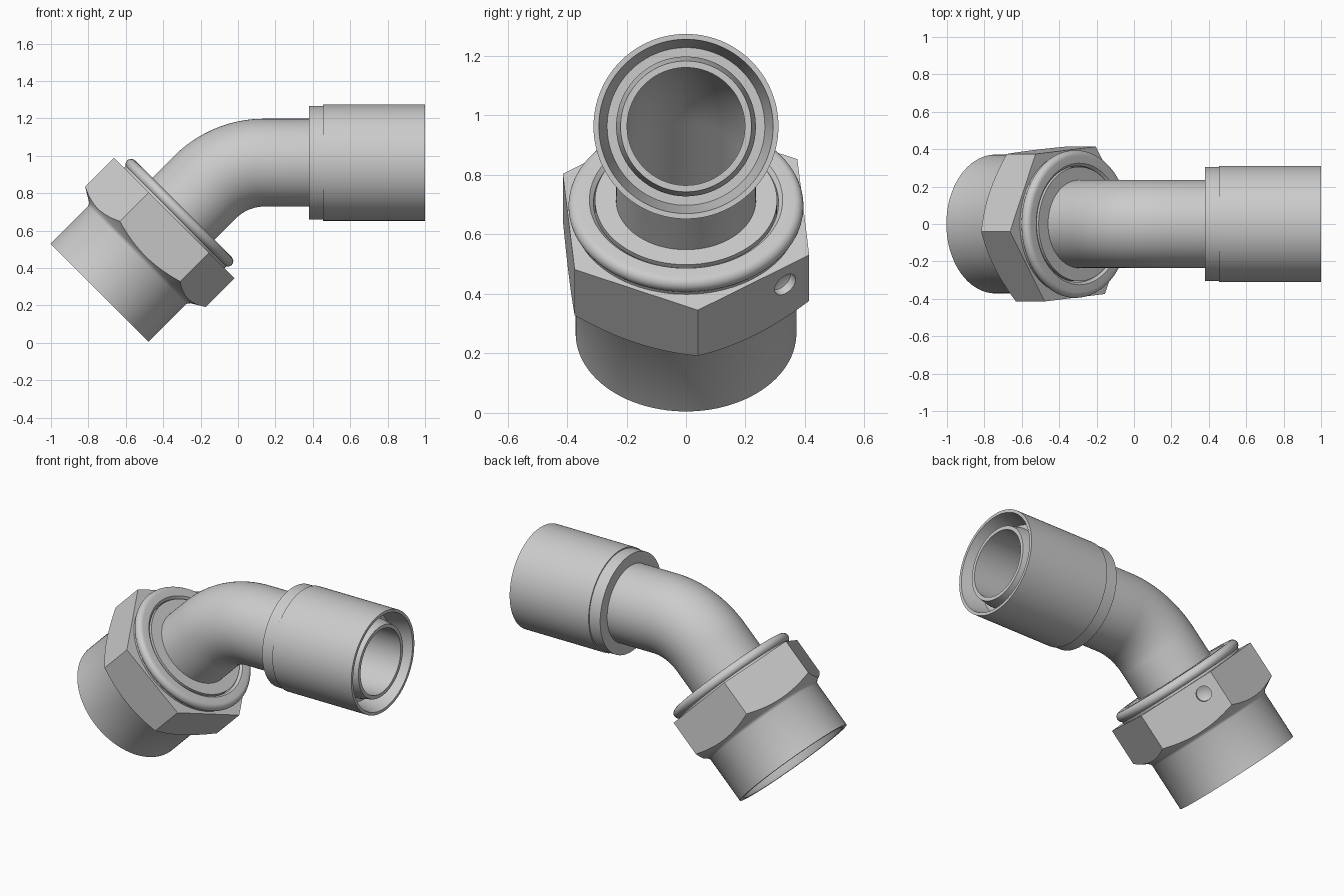
import bpy, bmesh, math
from mathutils import Vector, Matrix

if "Cube" in bpy.data.objects:
    bpy.data.objects.remove(bpy.data.objects["Cube"])

SEG = 96
AXIS_Z = 0.963                       # height of the level leg
BEND_R, BEND_X = 0.447, 0.14         # bend radius and where the bend starts
D_BEND = 1 - BEND_X
D_ARC = BEND_R * math.pi / 4
NUT_END = 2.01                       # path distance at the open end of the nut
HEX_R, HEX_TURN = 0.457, math.radians(5)
APOTHEM = HEX_R * math.cos(math.pi / 6)

steel = bpy.data.materials.new("steel_grey")
steel.diffuse_color = (0.60, 0.60, 0.60, 1)
steel.use_nodes = True
steel.node_tree.nodes["Principled BSDF"].inputs["Base Color"].default_value = steel.diffuse_color


def frame(d):
    """Centre, axis and down vector at distance d along the bent centre line."""
    a = min(max((d - D_BEND) / BEND_R, 0), math.pi / 4)
    axis = Vector((math.cos(a), 0, math.sin(a)))
    down = Vector((math.sin(a), 0, -math.cos(a)))
    if d <= D_BEND:
        c = Vector((1 - d, 0, AXIS_Z))
    else:
        c = Vector((BEND_X, 0, AXIS_Z - BEND_R)) - down * BEND_R
        c -= axis * max(d - D_BEND - D_ARC, 0)
    return c, axis, down


def hex_radius(t):
    k = (t - HEX_TURN) % (math.pi / 3) - math.pi / 6
    return APOTHEM / math.cos(k)


def finish(ob):
    bpy.ops.object.select_all(action='DESELECT')
    ob.select_set(True)
    bpy.context.view_layer.objects.active = ob
    bpy.ops.object.shade_smooth_by_angle(angle=math.radians(25))


def sweep(name, profile):
    """Closed (distance, radius) profile turned around the centre line.
    Each entry may be a function of the angle."""
    bm = bmesh.new()
    rings = []
    for entry in profile:
        ring = []
        for i in range(SEG):
            t = HEX_TURN + 2 * math.pi * i / SEG
            d, r = entry(t) if callable(entry) else entry
            c, axis, down = frame(d)
            ring.append(bm.verts.new(c + down * r * math.cos(t) + Vector((0, r * math.sin(t), 0))))
        rings.append(ring)
    for a, b in zip(rings, rings[1:] + rings[:1]):
        for i in range(SEG):
            j = (i + 1) % SEG
            bm.faces.new((a[i], a[j], b[j], b[i]))
    bmesh.ops.recalc_face_normals(bm, faces=bm.faces)
    me = bpy.data.meshes.new(name)
    bm.to_mesh(me)
    bm.free()
    ob = bpy.data.objects.new(name, me)
    bpy.context.collection.objects.link(ob)
    me.materials.append(steel)
    return ob


def s(v):
    return NUT_END - v               # distance measured up from the nut's open end


# Bent tube with a tapered nose and, at the lower end, a sealing cone
bend = [D_BEND + D_ARC * i / 20 for i in range(21)]
tube = ([(0.015, 0.198), (0.015, 0.22), (0.085, 0.235)]
        + [(d, 0.235) for d in bend]
        + [(s(0.633), 0.235), (s(0.633), 0.306), (s(0.50), 0.306), (s(0.45), 0.325),
           (s(0.20), 0.262), (s(0.20), 0.198)]
        + [(d, 0.198) for d in reversed(bend)])
finish(sweep("bent_tube", tube))

# Sleeve with stepped collar and conical mouth
finish(sweep("end_sleeve", [
    (0.0, 0.293), (0.0, 0.311), (0.545, 0.311), (0.545, 0.304), (0.62, 0.304),
    (0.62, 0.228), (0.13, 0.228), (0.13, 0.265)]))


# Union nut: round skirt, chamfered hexagon, rounded retaining bead, bore
def hex_low(t):
    r = hex_radius(t)
    return s(0.348 - (HEX_R - r) * math.tan(math.radians(30))), r


def hex_high(t):
    return s(0.566), hex_radius(t)


bead = [(s(0.605 + 0.03 * math.sin(a)), 0.365 + 0.03 * math.cos(a))
        for a in [math.radians(v) for v in range(-60, 91, 15)]]
nut = sweep("union_nut", [
    (s(0.0), 0.345), (s(0.0), 0.371), (s(0.285), 0.371), (s(0.295), 0.375), (s(0.304), 0.383),
    hex_low, hex_high, (s(0.566), 0.380)] + bead
    + [(s(0.635), 0.325), (s(0.622), 0.311), (s(0.50), 0.311), (s(0.46), 0.340), (s(0.02), 0.340)])

# Blind drilled hole with a pointed bottom in one flat of the hexagon
c, axis, down = frame(s(0.482))
side = Vector((0, 1, 0))
ang = HEX_TURN + math.pi / 6
normal = down * math.cos(ang) + side * math.sin(ang)
tangent = side * math.cos(ang) - down * math.sin(ang)
centre = c + normal * APOTHEM + tangent * 0.13
bm = bmesh.new()
rot = normal.to_track_quat('Z', 'Y').to_matrix().to_4x4()
top = [bm.verts.new((0.043 * math.cos(k * math.pi / 16), 0.043 * math.sin(k * math.pi / 16), 0.05))
       for k in range(32)]
low = [bm.verts.new((v.co.x, v.co.y, -0.03)) for v in top]
tip = bm.verts.new((0, 0, -0.052))
bm.faces.new(top)
for k in range(32):
    n = (k + 1) % 32
    bm.faces.new((top[k], low[k], low[n], top[n]))
    bm.faces.new((low[k], tip, low[n]))
bmesh.ops.recalc_face_normals(bm, faces=bm.faces)
bm.transform(Matrix.Translation(centre) @ rot)
me = bpy.data.meshes.new("drill_cutter")
bm.to_mesh(me)
bm.free()
me.materials.append(steel)
drill = bpy.data.objects.new("drill_cutter", me)
drill.hide_render = True
bpy.context.collection.objects.link(drill)
cut = nut.modifiers.new("drill", 'BOOLEAN')
cut.operation, cut.solver, cut.object = 'DIFFERENCE', 'EXACT', drill
bpy.context.view_layer.objects.active = nut
bpy.ops.object.modifier_apply(modifier=cut.name)
bpy.data.objects.remove(drill)
finish(nut)
